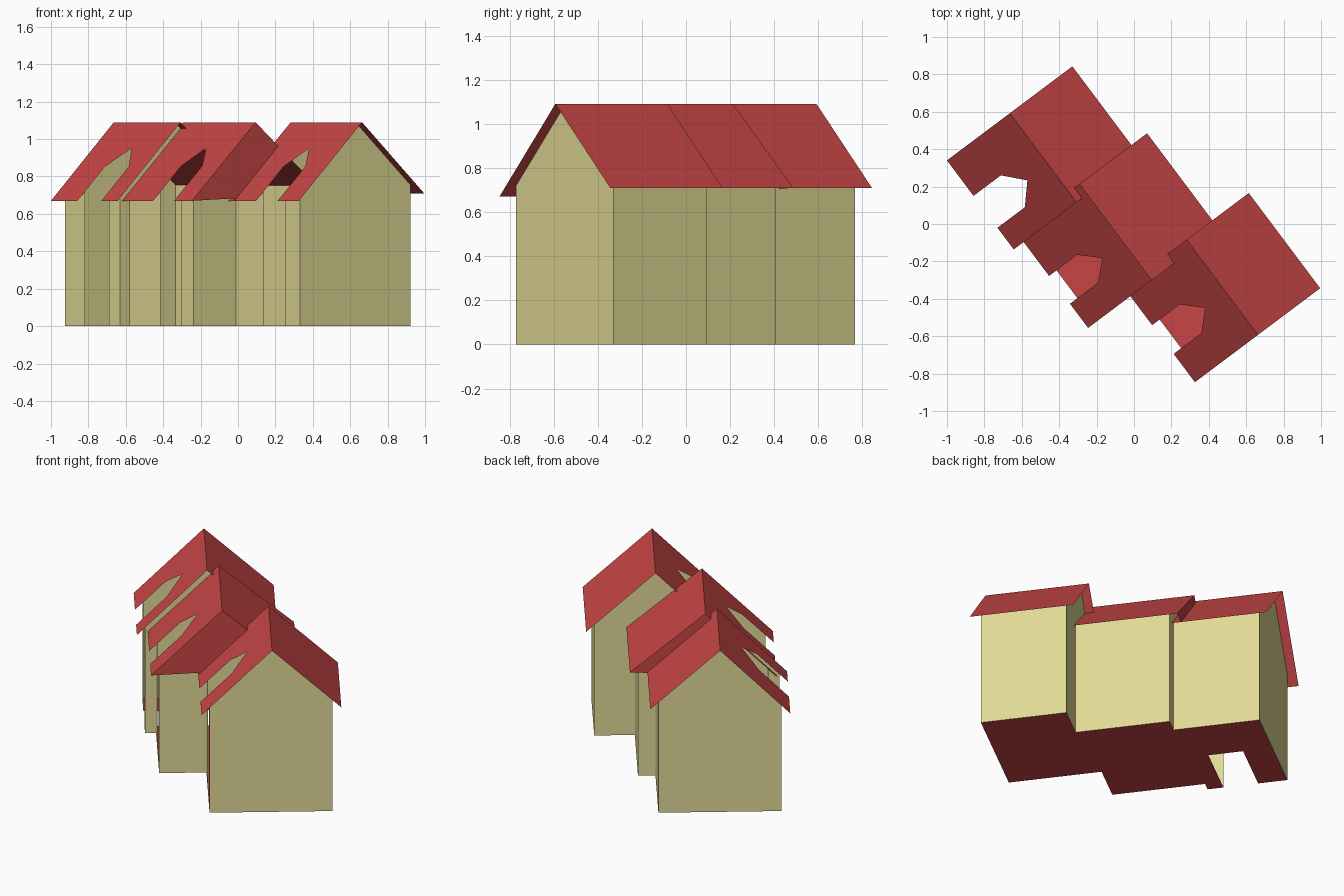
import bpy
from mathutils import Vector

cube = bpy.data.objects.get("Cube")
if cube:
    bpy.data.objects.remove(cube)


def material(name, rgb):
    m = bpy.data.materials.new(name)
    m.use_nodes = True
    m.diffuse_color = (*rgb, 1)
    m.node_tree.nodes["Principled BSDF"].inputs["Base Color"].default_value = (*rgb, 1)
    return m


RED = material("roof red", (0.57, 0.06, 0.06))
CREAM = material("wall cream", (0.75, 0.69, 0.30))

# Row axes: u runs along the ridges, v runs from the front to the back
U, V, Z = Vector((0.6, -0.8, 0)), Vector((0.8, 0.6, 0)), Vector((0, 0, 1))


def place(u, v, z):
    return U * u + V * v + Z * z


def sheet(name, mat, polys):
    """Object from (points, outward direction) polygons in u, v, z."""
    verts, faces = [], []
    for points, out in polys:
        pts = [place(*p) for p in points]
        normal = Vector((0, 0, 0))
        for a, b in zip(pts, pts[1:] + pts[:1]):
            normal += a.cross(b)
        if normal.dot(out) < 0:
            pts.reverse()
        faces.append(range(len(verts), len(verts) + len(pts)))
        verts += pts
    mesh = bpy.data.meshes.new(name)
    mesh.from_pydata(verts, [], [list(f) for f in faces])
    mesh.materials.append(mat)
    mesh.update()
    obj = bpy.data.objects.new(name, mesh)
    bpy.context.collection.objects.link(obj)
    return obj


TOP, FRONT_EAVE, BACK_EAVE, INSET = 1.09, 0.67, 0.71, 0.05


class House:
    def __init__(self, name, roof_u, roof_v, ridge, front_u, back_u, door):
        self.name, self.roof_u, self.roof_v, self.ridge = name, roof_u, roof_v, ridge
        self.front_u, self.back_u, self.door = front_u, back_u, door
        self.wall_v = (roof_v[0] + INSET, roof_v[1] - INSET)
        self.rise = (TOP - FRONT_EAVE) / (ridge - roof_v[0])
        self.fall = (TOP - BACK_EAVE) / (roof_v[1] - ridge)

    def height(self, v):
        d = v - self.ridge
        return TOP + d * self.rise if d < 0 else TOP - d * self.fall


houses = [
    House("right", (-0.872, -0.277), (-0.596, 0.242), -0.176,
          (-0.815, -0.325), (-0.815, -0.288), (-0.635, -0.422)),
    House("middle", (-0.346, 0.297), (-0.53, 0.347), -0.105,
          (-0.325, 0.245), (-0.288, 0.29), (-0.05, 0.136)),
    House("left", (0.236, 0.872), (-0.247, 0.59), 0.175,
          (0.245, 0.815), (0.29, 0.815), (0.491, 0.683)),
]

for h in houses:
    (u0, u1), (v0, v1), (d0, d1) = h.roof_u, h.roof_v, h.door
    # Roof: front slope with a pointed doorway notch, plain back slope
    side, peak = h.ridge - 0.237, h.ridge - 0.14
    outline = [(u0, v0), (d0, v0), (d0, side), ((d0 + d1) / 2, peak), (d1, side),
               (d1, v0), (u1, v0), (u1, h.ridge), (u0, h.ridge)]
    front = [(u, v, h.height(v)) for u, v in outline]
    back = [(u0, h.ridge, TOP), (u1, h.ridge, TOP), (u1, v1, BACK_EAVE), (u0, v1, BACK_EAVE)]
    sheet(h.name + "_house_roof", RED, [(front, Z), (back, Z)])

    # Front wall on both sides of the doorway, and the back wall
    def wall(a, b, v, out):
        z = h.height(v)
        return ([(a, v, 0), (b, v, 0), (b, v, z), (a, v, z)], out)

    w0, w1 = h.wall_v
    sheet(h.name + "_house_walls", CREAM, [
        wall(h.front_u[0], d0, w0, -V),
        wall(d1, h.front_u[1], w0, -V),
        wall(*h.back_u, w1, V)])

# Gable walls at the two ends of the row
for h, u, out in ((houses[0], -0.815, -U), (houses[2], 0.815, U)):
    w0, w1 = h.wall_v
    pts = [(u, w0, 0), (u, w0, h.height(w0)), (u, h.ridge, TOP), (u, w1, h.height(w1)), (u, w1, 0)]
    sheet(h.name + "_end_gable", CREAM, [(pts, out)])

# Stepped gable strips where neighbouring houses meet
for a, b in zip(houses, houses[1:]):
    # crossing of the nearer house's back slope with the next house's front slope
    cross = (a.ridge * a.fall + b.ridge * b.rise) / (a.fall + b.rise)

    def strip(u, outer, inner, span, closed):
        edge = [(u, v, outer.height(v)) for v in (span[0], outer.ridge, cross)]
        edge.append((u, span[1], inner.height(span[1])))
        if closed:  # lower edge of the closed roof end
            t = (span[1] - outer.roof_v[0]) / (outer.roof_v[1] - outer.roof_v[0])
            edge.append((u, span[1], FRONT_EAVE + t * (BACK_EAVE - FRONT_EAVE)))
            return edge
        return edge + [(u, span[1], 0), (u, span[0], 0)]

    sheet(a.name + "_front_step_wall", CREAM,
          [(strip(a.front_u[1], a, b, (a.wall_v[0], b.wall_v[0]), False), U)])
    sheet(b.name + "_back_step_wall", CREAM,
          [(strip(b.back_u[0], b, a, (b.wall_v[1], a.wall_v[1]), False), -U)])
    # Only the middle house has boarded red roof ends
    if a is houses[1]:
        sheet("middle_roof_front_end", RED,
              [(strip(a.roof_u[1], a, b, (a.roof_v[0], b.roof_v[0]), True), U)])
    else:
        sheet("middle_roof_back_end", RED,
              [(strip(b.roof_u[0], b, a, (b.roof_v[1], a.roof_v[1]), True), -U)])

# Floor following the walls, with an open bay behind the first doorway
first = houses[0]
d0, d1 = first.door
w0 = first.wall_v[0]
floor = [(first.front_u[0], w0), (d0, w0), (d0, -0.15), (d1, -0.15), (d1, w0), (first.front_u[1], w0)]
for h in houses[1:]:
    floor += [(u, h.wall_v[0]) for u in h.front_u]
for h in reversed(houses):
    floor += [(u, h.wall_v[1]) for u in reversed(h.back_u)]
sheet("floor", RED, [([(u, v, 0) for u, v in floor], -Z)])
